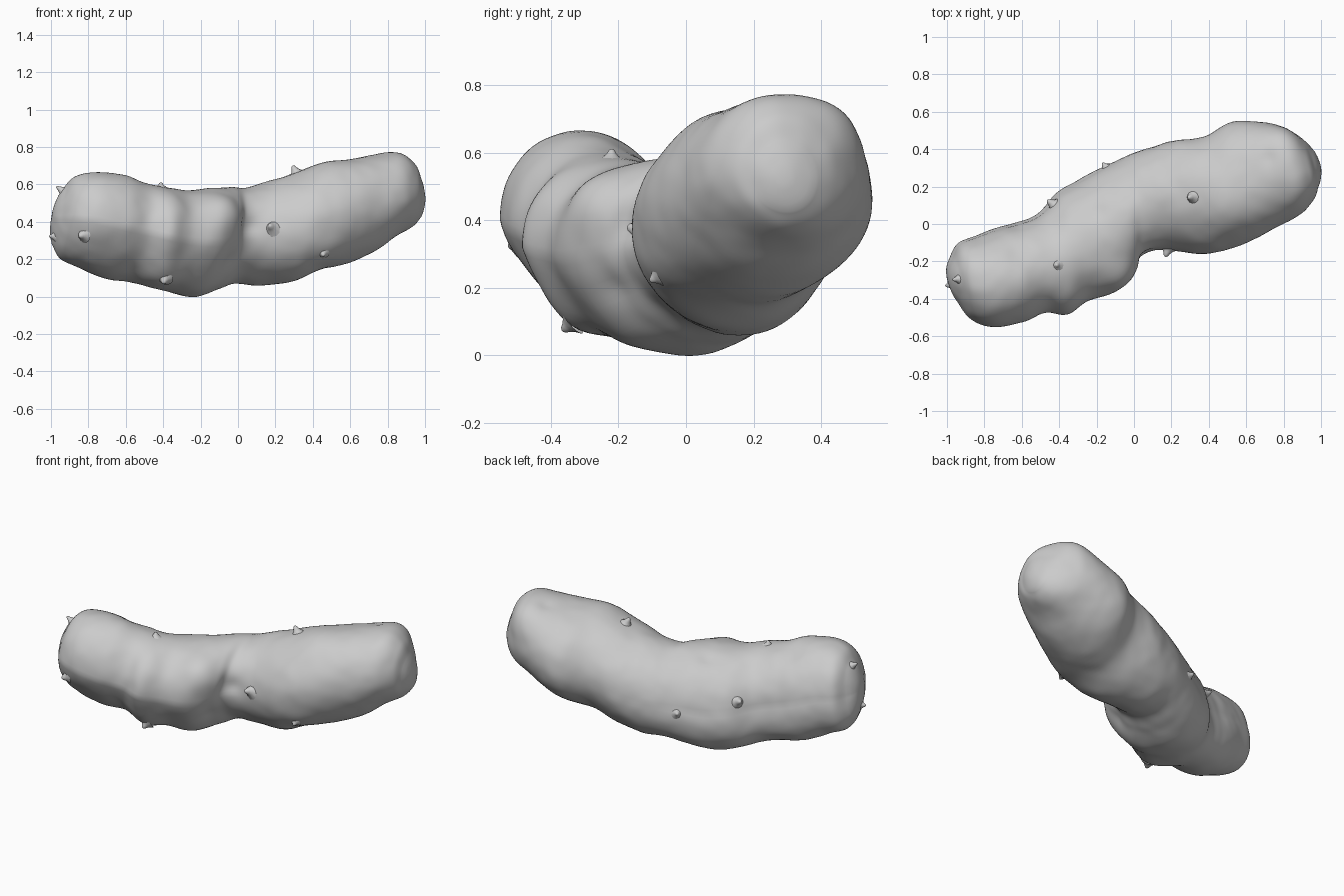
import bpy, bmesh, math
from mathutils import Vector, noise

default = bpy.data.objects.get("Cube")
if default:
    bpy.data.objects.remove(default, do_unlink=True)

skin = bpy.data.materials.new("warm grey skin")
skin.use_nodes = True
GREY = (0.6, 0.6, 0.6, 1)
skin.diffuse_color = GREY
skin.node_tree.nodes["Principled BSDF"].inputs["Base Color"].default_value = GREY

SIDES, STEPS = 80, 8

# Sections along the body: back edge x, y; front edge x, y; bottom z, top z
SECTIONS = [
    (-.975, -.19, -.955, -.4, .28, .57),
    (-.93, -.11, -.88, -.505, .2, .645),
    (-.83, -.07, -.76, -.55, .15, .668),
    (-.72, -.03, -.6, -.525, .095, .648),
    (-.62, 0, -.48, -.475, .08, .61),
    (-.5, .05, -.36, -.485, .05, .585),
    (-.4, .16, -.25, -.41, .025, .57),
    (-.28, .23, -.1, -.35, 0, .58),
    (-.15, .3, -.01, -.25, .035, .585),
    (-.02, .37, .04, -.18, .07, .58),
    (.1, .41, .16, -.14, .06, .61),
    (.22, .445, .34, -.16, .08, .655),
    (.38, .47, .48, -.14, .14, .705),
    (.52, .545, .64, -.085, .18, .725),
    (.66, .545, .78, -.01, .24, .755),
    (.8, .515, .9, .06, .33, .77),
    (.9, .44, .965, .14, .385, .715),
    (.96, .38, .985, .2, .43, .635),
]

# Soft swellings and hollows: centre, radius, height
SWELLS = [
    ((-.06, -.28, .46), .11, .035),
    ((-.17, -.34, .3), .1, .012),
    ((.07, -.17, .38), .06, -.02),
    ((-.04, -.19, .2), .06, -.018),
    ((-.36, -.33, .09), .1, .03),
    ((-.25, -.2, .05), .09, .012),
    ((-.42, -.35, .45), .06, -.015),
    ((-.62, -.15, .62), .07, -.01),
    ((-.2, .08, .58), .04, -.015),
    ((.72, .35, .75), .04, -.01),
    ((.8, .46, .71), .12, .02),
    ((.88, .4, .42), .13, .022),
    ((.58, .08, .67), .14, .022),
    ((.48, -.07, .23), .1, .02),
]

# Root buds: rough position, radius, length
BUDS = [
    ((-.99, -.3, .6), .017, .035),
    ((-1, -.33, .32), .017, .025),
    ((-.83, -.5, .33), .024, .028),
    ((-.39, -.37, .06), .024, .03),
    ((-.41, -.22, .6), .018, .022),
    ((.18, -.14, .37), .026, .04),
    ((.29, .14, .72), .024, .04),
    ((.46, -.1, .22), .018, .02),
    ((-.46, .13, .37), .024, .04),
    ((-.16, .32, .29), .018, .025),
]


def spline(a, b, c, d, t):
    """Smooth blend from b to c."""
    return b + .5 * t * (c - a + t * (2 * a - 5 * b + 4 * c - d + t * (3 * (b - c) + d - a)))


def smooth_sections():
    rows = [Vector(s) for s in SECTIONS]
    rows = [2 * rows[0] - rows[1]] + rows + [2 * rows[-1] - rows[-2]]
    for quad in zip(rows, rows[1:], rows[2:], rows[3:]):
        for step in range(STEPS):
            yield spline(*quad, step / STEPS)
    yield rows[-2]


def section_ring(bm, row):
    """Oval section; the lower lobe leans and its underside is swept back."""
    bx, by, fx, fy, low, high = row
    back, front = Vector((bx, by, 0)), Vector((fx, fy, 0))
    centre = (back + front) / 2 + Vector((0, 0, (low + high) / 2))
    across, half = (back - front) / 2, (high - low) / 2
    weight = 1 / (1 + math.exp(12 * (centre.x - .05)))
    top = half * Vector((.18 * weight, 0, 1))
    bottom = half * Vector((.18 * weight, -.25 * weight, 1))
    ring = []
    for k in range(SIDES):
        angle = math.tau * k / SIDES
        rise = math.sin(angle)
        up = top if rise > 0 else bottom
        ring.append(bm.verts.new(centre + across * math.cos(angle) + up * rise))
    return ring


def bridge(bm, one, two):
    count = len(one)
    for k in range(count):
        n = (k + 1) % count
        bm.faces.new((one[k], one[n], two[n], two[k]))


def round_tip(bm, ring, tip):
    centre = sum((v.co for v in ring), Vector()) / SIDES
    outer = ring
    for scale in (.8, .6, .4, .2):
        middle = centre.lerp(Vector(tip), 1 - scale ** 2)
        inner = [bm.verts.new(middle + (v.co - centre) * scale) for v in ring]
        bridge(bm, outer, inner)
        outer = inner
    bm.faces.new(outer)


def finish(bm, name):
    bmesh.ops.recalc_face_normals(bm, faces=bm.faces)
    mesh = bpy.data.meshes.new(name)
    bm.to_mesh(mesh)
    bm.free()
    mesh.materials.append(skin)
    mesh.shade_smooth()
    obj = bpy.data.objects.new(name, mesh)
    bpy.context.collection.objects.link(obj)
    return obj


def build_body():
    bm = bmesh.new()
    rings = [section_ring(bm, row) for row in smooth_sections()]
    for one, two in zip(rings, rings[1:]):
        bridge(bm, one, two)
    round_tip(bm, rings[0], (-1, -.28, .43))
    round_tip(bm, rings[-1], (1, .29, .53))
    bmesh.ops.recalc_face_normals(bm, faces=bm.faces)
    bm.normal_update()
    # Lumpy skin
    for v in bm.verts:
        lift = .006 * noise.noise(v.co * 6) + .002 * noise.noise(v.co * 15)
        for centre, radius, height in SWELLS:
            lift += height * math.exp(-(v.co - Vector(centre)).length_squared / radius ** 2)
        v.co += v.normal * lift
    return finish(bm, "tuber_body")


def build_bud(body, index, spot, radius, length):
    _, point, normal, _ = body.closest_point_on_mesh(Vector(spot))
    lean = (normal + Vector((-.25, 0, .2))).normalized()
    turn = lean.to_track_quat('Z', 'Y')
    bm = bmesh.new()
    rings = []
    # Flared foot narrowing to a blunt point
    for width, rise in ((1.9, -.35), (1.05, .15), (.7, .5), (.45, .85), (.15, 1)):
        angles = (math.tau * k / 12 for k in range(12))
        rings.append([bm.verts.new(point + turn @ Vector((
            radius * width * math.cos(a), radius * width * math.sin(a), length * rise)))
            for a in angles])
    for one, two in zip(rings, rings[1:]):
        bridge(bm, one, two)
    bm.faces.new(rings[-1])
    finish(bm, "root_bud_%d" % index)


body = build_body()
for index, bud in enumerate(BUDS, 1):
    build_bud(body, index, *bud)
